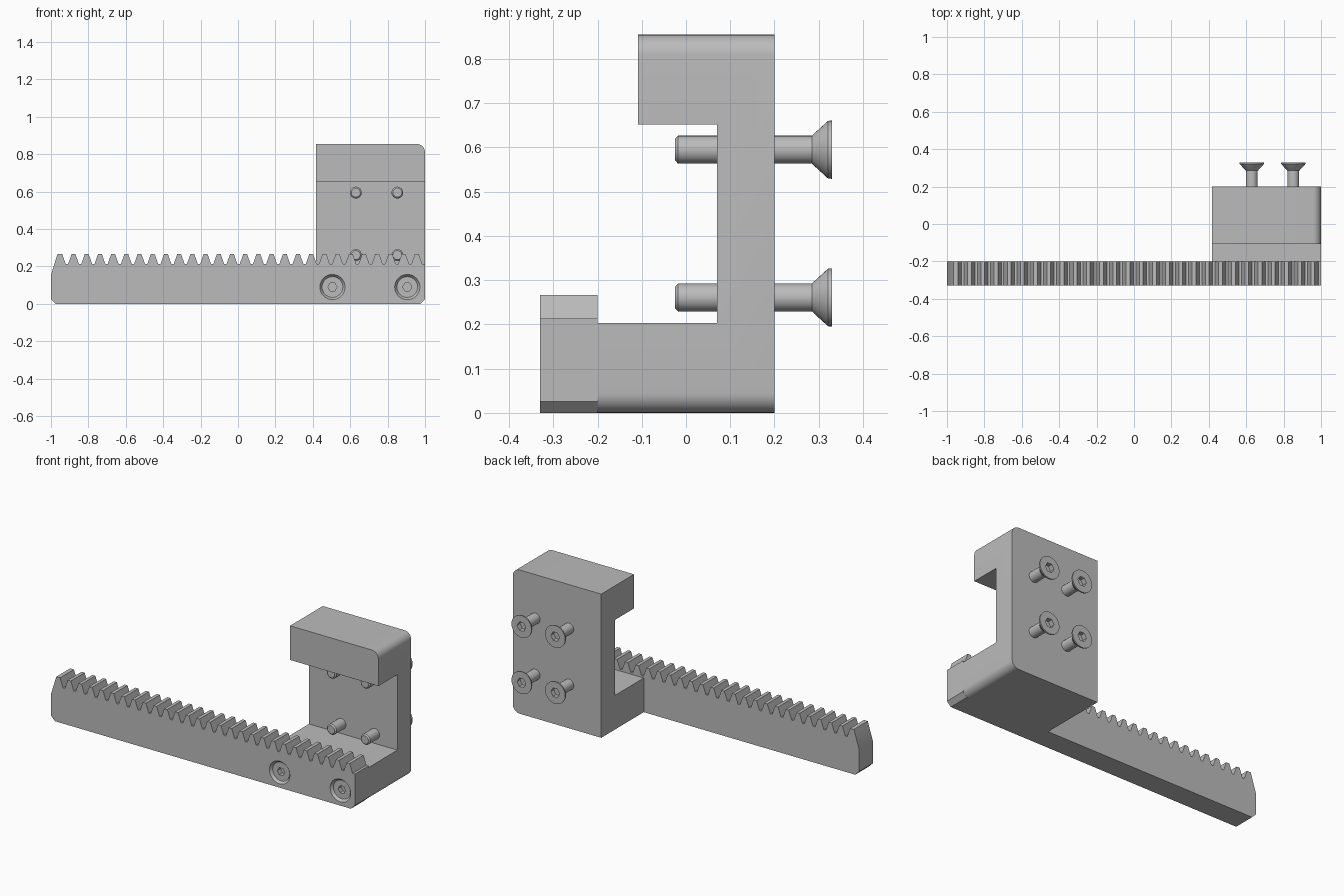
import bpy, bmesh, math

cube = bpy.data.objects.get("Cube")
if cube:
    bpy.data.objects.remove(cube, do_unlink=True)

GREY = (0.5, 0.5, 0.5, 1)
mat = bpy.data.materials.new("plain_grey")
mat.use_nodes = True
mat.diffuse_color = GREY
mat.node_tree.nodes["Principled BSDF"].inputs["Base Color"].default_value = GREY


def make_object(name, bm):
    bmesh.ops.recalc_face_normals(bm, faces=bm.faces)
    mesh = bpy.data.meshes.new(name)
    bm.to_mesh(mesh)
    bm.free()
    mesh.materials.append(mat)
    obj = bpy.data.objects.new(name, mesh)
    bpy.context.collection.objects.link(obj)
    return obj


def activate(obj):
    bpy.ops.object.select_all(action='DESELECT')
    obj.select_set(True)
    bpy.context.view_layer.objects.active = obj


def smooth(obj):
    activate(obj)
    bpy.ops.object.shade_smooth_by_angle(angle=math.radians(30))


def extrude(points, offset):
    """Closed prism from a planar outline."""
    bm = bmesh.new()
    face = bm.faces.new([bm.verts.new(p) for p in points])
    result = bmesh.ops.extrude_face_region(bm, geom=[face])
    verts = [v for v in result["geom"] if isinstance(v, bmesh.types.BMVert)]
    bmesh.ops.translate(bm, verts=verts, vec=offset)
    return bm


def lathe(profile, sides=36):
    """Revolve (y, radius, is_hexagon) rings around the y axis."""
    bm = bmesh.new()
    rings = []
    for y, r, is_hex in profile:
        ring = []
        for i in range(sides):
            a = math.tau * i / sides
            k = r
            if is_hex:
                k = r / math.cos(a % (math.pi / 3) - math.pi / 6)
            ring.append(bm.verts.new((k * math.cos(a), y, k * math.sin(a))))
        rings.append(ring)
    for lower, upper in zip(rings, rings[1:]):
        for i in range(sides):
            j = (i + 1) % sides
            bm.faces.new((lower[i], lower[j], upper[j], upper[i]))
    bm.faces.new(rings[0])
    bm.faces.new(rings[-1])
    return bm


# Toothed rack: slanted left end, chamfered bottom corners
FRONT, MID, BACK = -0.33, -0.2, 0.2
CREST, ROOT, PITCH, FIRST = 0.267, 0.213, 0.0706, -0.95
CHAMFER = 0.026
outline = [(1 - CHAMFER, 0), (-1 + CHAMFER, 0), (-1, CHAMFER), (-1, 0.155)]
for i in range(28):
    x = FIRST + i * PITCH
    left = 0.015 if i == 0 else 0.01
    if i:
        outline.append((x - 0.029, ROOT))
    outline += [(x - left, CREST), (x + 0.01, CREST), (x + 0.029, ROOT)]
outline += [(1, ROOT), (1, CHAMFER)]
rack = make_object("toothed_rack", extrude([(x, FRONT, z) for x, z in outline],
                                           (0, MID - FRONT, 0)))

# Countersunk recesses in the rack front
RACK_SCREWS = [(0.505, 0.09), (0.905, 0.09)]
for x, z in RACK_SCREWS:
    cutter = make_object("recess_cutter", lathe([(-0.01, 0.075, False),
                                                 (0.05, 0.03, False)]))
    cutter.location = (x, FRONT, z)
    cutter.hide_render = True
    mod = rack.modifiers.new("recess", 'BOOLEAN')
    mod.operation = 'DIFFERENCE'
    mod.solver = 'EXACT'
    mod.object = cutter
    activate(rack)
    bpy.ops.object.modifier_apply(modifier=mod.name)
    bpy.data.objects.remove(cutter, do_unlink=True)
smooth(rack)

# C-shaped bracket with rounded outer edges on its left side
TOP = 0.855
section = [(MID, 0), (BACK, 0), (BACK, TOP), (-0.108, TOP), (-0.108, 0.652),
           (0.07, 0.652), (0.07, 0.203), (MID, 0.203)]
bm = extrude([(0.418, y, z) for y, z in section], (0.582, 0, 0))
rounded = [e for e in bm.edges
           if all(v.co.x > 0.99 for v in e.verts)
           and (all(v.co.z < 0.001 for v in e.verts)
                or all(v.co.z > TOP - 0.001 for v in e.verts))]
bmesh.ops.bevel(bm, geom=rounded, offset=0.045, segments=8, profile=0.5,
                affect='EDGES')
smooth(make_object("bracket", bm))

# Countersunk screws with hexagonal sockets; head faces local +y
SCREW = [(-0.355, 0.024, False), (-0.348, 0.0315, False), (-0.045, 0.0315, False),
         (-0.043, 0.034, False), (-0.009, 0.065, False), (0, 0.066, False),
         (0, 0.025, True), (-0.028, 0.025, True)]


def screw(name, location, turn=0, size=1):
    obj = make_object(name, lathe([(y, r * size, h) for y, r, h in SCREW]))
    obj.location = location
    obj.rotation_euler.z = turn
    smooth(obj)


for level, z in (("lower", 0.261), ("upper", 0.595)):
    for side, x in (("right", 0.63), ("left", 0.852)):
        screw(f"{level}_{side}_bracket_screw", (x, 0.33, z))
for side, (x, z) in zip(("right", "left"), RACK_SCREWS):
    screw(f"{side}_rack_screw", (x, FRONT + 0.014, z), math.pi, 0.84)
